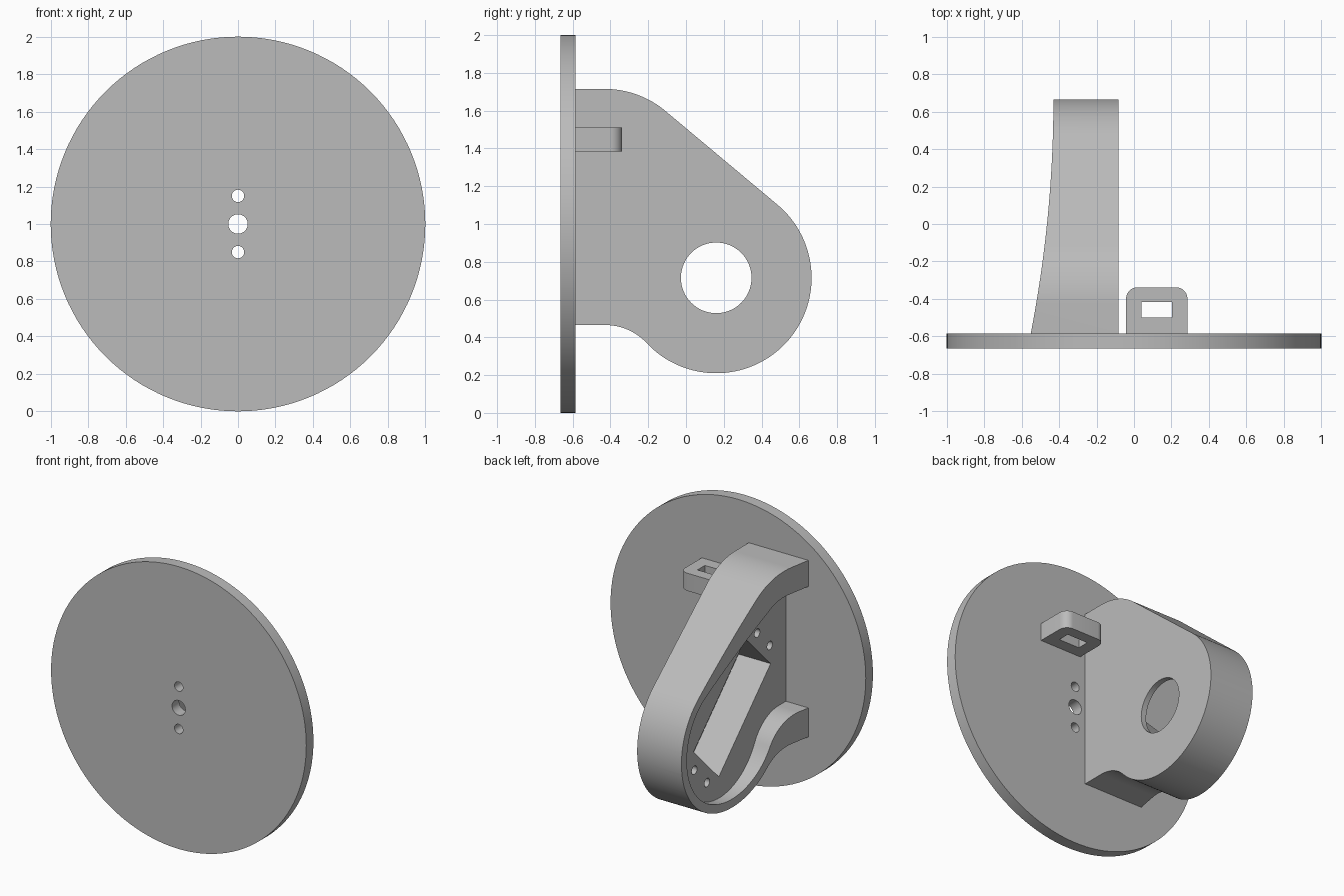
import bpy, bmesh, math
from mathutils import Vector

if "Cube" in bpy.data.objects:
    bpy.data.objects.remove(bpy.data.objects["Cube"], do_unlink=True)

grey = bpy.data.materials.new("plain_grey")
grey.use_nodes = True
colour = (0.5, 0.5, 0.5, 1)
grey.diffuse_color = colour
grey.node_tree.nodes["Principled BSDF"].inputs["Base Color"].default_value = colour


def arc(cx, cy, r, a0, a1, n=24):
    """Points on a circular arc, angles in degrees."""
    angles = [math.radians(a0 + (a1 - a0) * i / n) for i in range(n + 1)]
    return [(cx + r * math.cos(a), cy + r * math.sin(a)) for a in angles]


def circle(cx, cy, r, n=48):
    return arc(cx, cy, r, 0, 360, n)[:-1]


def prism(name, pts, axis, lo, hi):
    """Extrude a closed 2D profile along an axis."""
    place = {"x": lambda a, b, h: (h, a, b),
             "y": lambda a, b, h: (a, h, b),
             "z": lambda a, b, h: (a, b, h)}[axis]
    bm = bmesh.new()
    bottom = [bm.verts.new(place(a, b, lo)) for a, b in pts]
    top = [bm.verts.new(place(a, b, hi)) for a, b in pts]
    bm.faces.new(bottom)
    bm.faces.new(top)
    n = len(pts)
    for i in range(n):
        j = (i + 1) % n
        bm.faces.new((bottom[i], bottom[j], top[j], top[i]))
    bmesh.ops.recalc_face_normals(bm, faces=bm.faces)
    mesh = bpy.data.meshes.new(name)
    bm.to_mesh(mesh)
    bm.free()
    mesh.materials.append(grey)
    obj = bpy.data.objects.new(name, mesh)
    bpy.context.collection.objects.link(obj)
    return obj


def cut(obj, cutters):
    """Subtract each cutter, then remove it."""
    bpy.context.view_layer.objects.active = obj
    for c in cutters:
        c.hide_render = True
        mod = obj.modifiers.new("cut", "BOOLEAN")
        mod.operation = "DIFFERENCE"
        mod.solver = "EXACT"
        mod.object = c
        bpy.ops.object.modifier_apply(modifier=mod.name)
        bpy.data.objects.remove(c, do_unlink=True)


def finish(obj):
    bpy.ops.object.select_all(action="DESELECT")
    obj.select_set(True)
    bpy.context.view_layer.objects.active = obj
    bpy.ops.object.shade_smooth_by_angle(angle=math.radians(25))


BACK = -0.584          # rear face of the disc
SHAFT = (0.16, 0.715)  # centre of the rounded bracket end (y, z)


def bracket_outline(start, top, top_r, top_y, slope, end_r, low):
    """Side profile: flat top, shoulder, slope, round end, concave fillet."""
    fr = 0.3
    t = math.degrees(math.asin((SHAFT[1] - low + fr) / (end_r + fr)))
    fy = SHAFT[0] - (end_r + fr) * math.cos(math.radians(t))
    return ([(start, top)]
            + arc(top_y, top - top_r, top_r, 90, 90 - slope)
            + arc(*SHAFT, end_r, 90 - slope, t - 180, 64)
            + arc(fy, low - fr, fr, t, 90)[1:]
            + [(start, low)])


# Mounting disc with three centre holes
disc = prism("mounting_disc", circle(0, 1, 1, 128), "y", -0.664, BACK)
cut(disc, [prism("disc_hole", circle(0, z, r), "y", -0.8, -0.4)
           for z, r in ((1, 0.052), (1.15, 0.033), (0.85, 0.033))])
finish(disc)

# Motor bracket: solid profile, later hollowed from its right side
bracket = prism("motor_bracket",
                bracket_outline(BACK, 1.715, 0.5, -0.43, 39.8, 0.505, 0.465),
                "x", -0.7, -0.083)

# Curved flare of the open edge
flare = [(-0.43 - (0.67 - y) ** 2 / 13, y)
         for y in [-0.7 + 1.5 * i / 32 for i in range(33)]]
flare_cut = prism("flare_cutter", flare + [(-1, 0.8), (-1, -0.7)], "z", -0.2, 2.2)

# Recess inside the rim
recess = prism("recess_cutter",
               bracket_outline(-0.7, 1.53, 0.3, -0.40, 35, 0.445, 0.67),
               "x", -0.9, -0.374)

# Slanted motor pocket and its four blind screw holes
centre = Vector((0.018, 0.853))
along = Vector((1, -1)).normalized()
across = Vector((1, 1)).normalized()


def slanted(u, v):
    return tuple(centre + along * u + across * v)


corners = [(-0.41, -0.2), (0.41, -0.2), (0.41, 0.2), (-0.41, 0.2)]
pocket = prism("pocket_cutter", [slanted(u, v) for u, v in corners], "x", -0.9, -0.123)
screws = [prism("screw_cutter", circle(*slanted(u, v), 0.03, 24), "x", -0.5, -0.17)
          for u in (-0.497, 0.497) for v in (-0.1, 0.1)]
shaft_hole = prism("shaft_cutter", circle(*SHAFT, 0.187, 64), "x", -0.3, 0.1)
cut(bracket, [flare_cut, recess, pocket, shaft_hole] + screws)
finish(bracket)

# Cable loop beside the bracket
loop = prism("cable_loop",
             [(-0.042, BACK)] + arc(0.018, -0.398, 0.06, 180, 90, 10)
             + arc(0.225, -0.398, 0.06, 90, 0, 10) + [(0.285, BACK)],
             "z", 1.385, 1.51)
slot = [(0.04, -0.5), (0.202, -0.5), (0.202, -0.417), (0.04, -0.417)]
cut(loop, [prism("slot_cutter", slot, "z", 1.2, 1.7)])
finish(loop)
